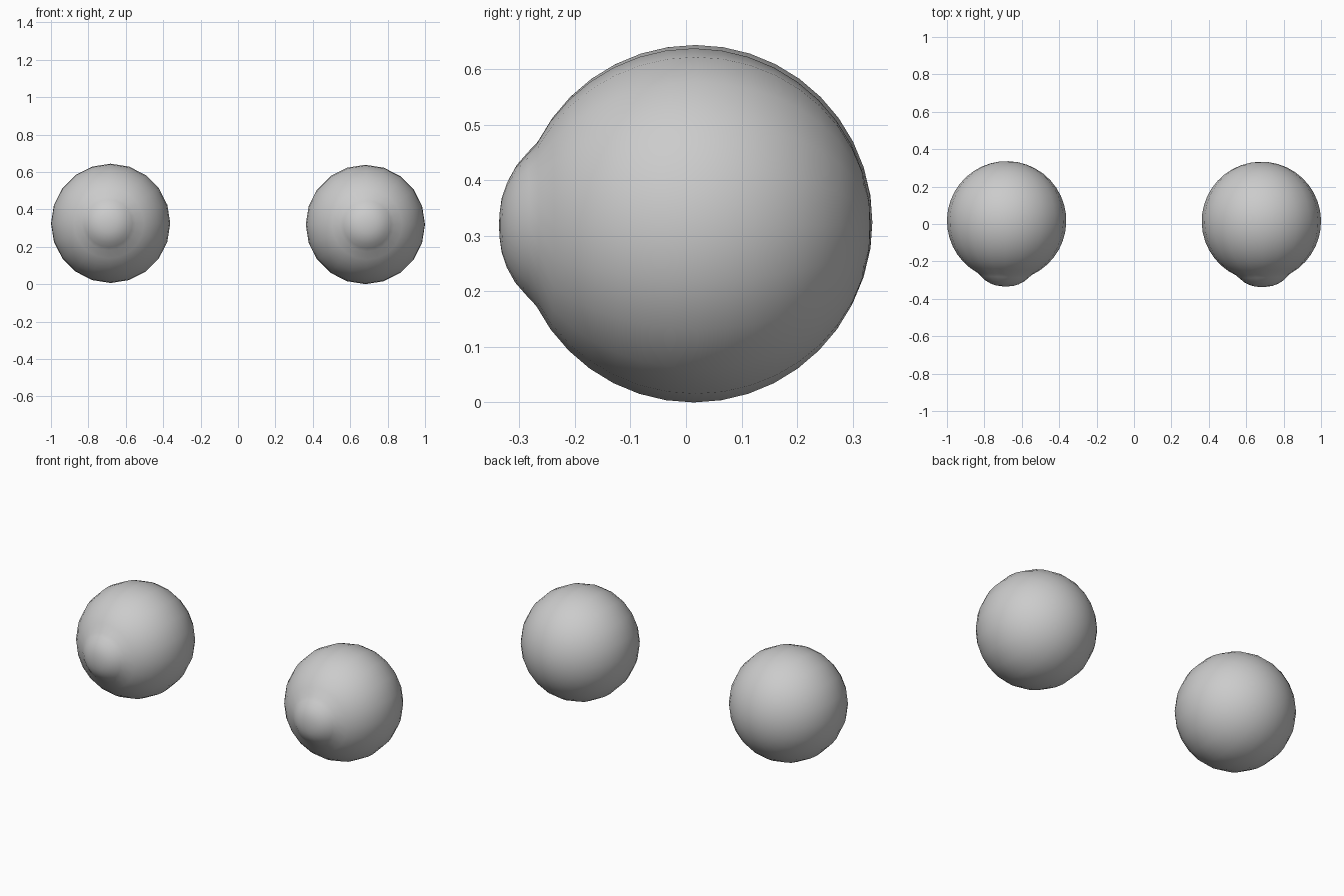
import bpy, bmesh
from math import sin, cos, pi, radians
from mathutils import Vector, Matrix

cube = bpy.data.objects.get("Cube")
if cube:
    bpy.data.objects.remove(cube)

RADIUS = 0.319
SIDES = 20

grey = bpy.data.materials.new("plain grey")
grey.use_nodes = True
colour = (0.6, 0.6, 0.6, 1)
grey.diffuse_color = colour
grey.node_tree.nodes["Principled BSDF"].inputs["Base Color"].default_value = colour

# Half outline: (distance from axis, forward distance); cornea bulge, then the ball
profile = [(0, 0.351), (0.022, 0.35), (0.05, 0.346), (0.076, 0.337), (0.103, 0.322), (0.127, 0.301)]
profile += [(RADIUS * sin(i * pi / SIDES), RADIUS * cos(i * pi / SIDES)) for i in range(3, SIDES)]
profile.append((0, -RADIUS))


def eyeball(name, centre, yaw):
    bm = bmesh.new()
    verts = [bm.verts.new((0, -f, r)) for r, f in profile]
    edges = [bm.edges.new(pair) for pair in zip(verts, verts[1:])]
    bmesh.ops.spin(bm, geom=verts + edges, cent=(0, 0, 0), axis=(0, 1, 0),
                   angle=2 * pi, steps=SIDES, use_duplicate=False)
    bmesh.ops.remove_doubles(bm, verts=bm.verts, dist=0.0005)
    bmesh.ops.recalc_face_normals(bm, faces=bm.faces)
    for face in bm.faces:
        face.smooth = True
    mesh = bpy.data.meshes.new(name)
    bm.to_mesh(mesh)
    bm.free()
    mesh.materials.append(grey)
    obj = bpy.data.objects.new(name, mesh)
    obj.matrix_world = Matrix.Translation(Vector(centre)) @ Matrix.Rotation(radians(yaw), 4, 'Z')
    bpy.context.collection.objects.link(obj)


# The two eyes look slightly outwards
eyeball("right_eyeball", (-0.681, 0.017, 0.325), -2)
eyeball("left_eyeball", (0.681, 0.014, 0.319), 2)
